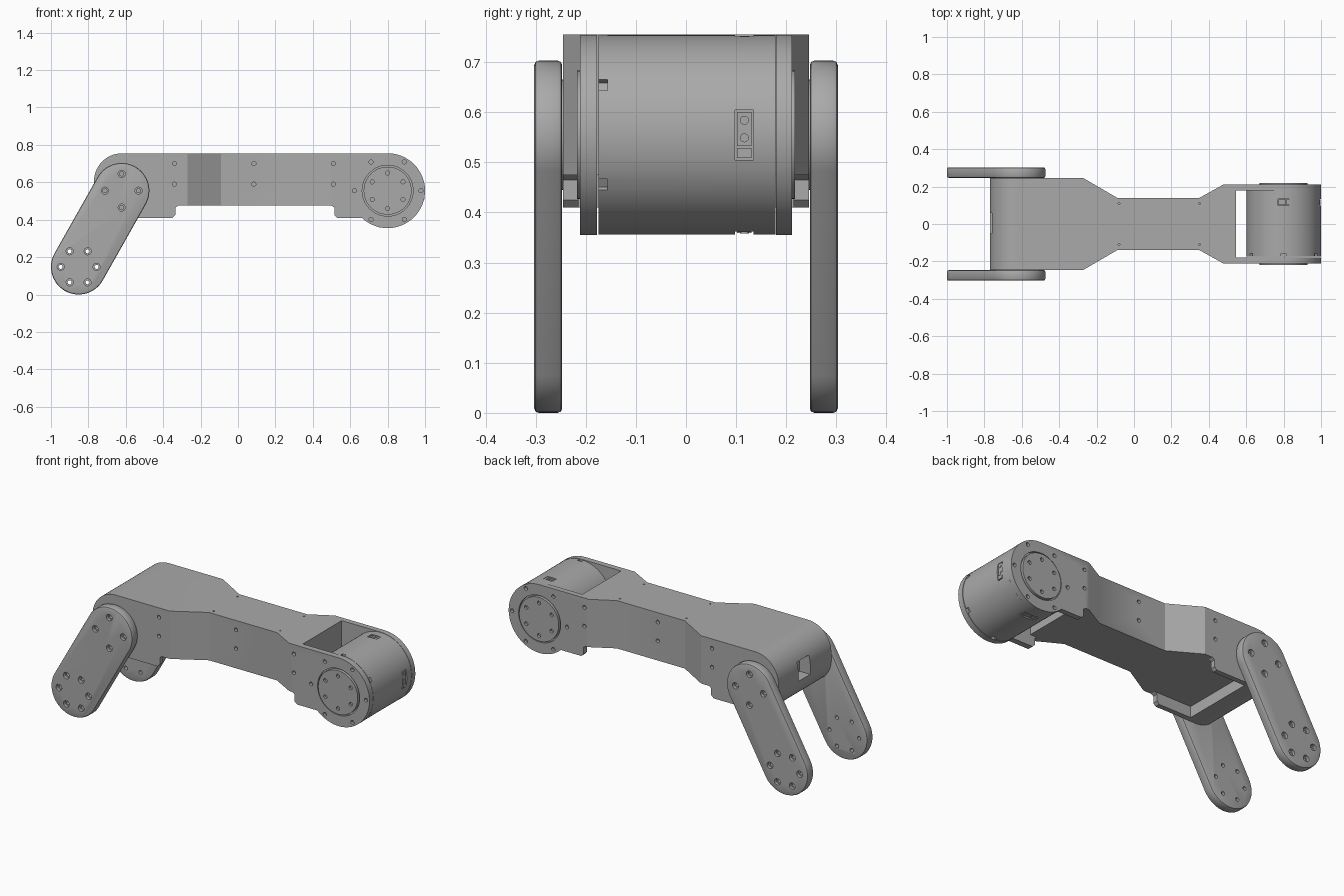
import bpy, bmesh
from math import sin, cos, radians, atan2, degrees
from mathutils import Matrix, Vector

if "Cube" in bpy.data.objects:
    bpy.data.objects.remove(bpy.data.objects["Cube"], do_unlink=True)

grey = bpy.data.materials.new("brushed grey")
grey.use_nodes = True
grey.diffuse_color = (0.4, 0.4, 0.4, 1)
grey.node_tree.nodes["Principled BSDF"].inputs["Base Color"].default_value = (0.4, 0.4, 0.4, 1)

# Joint axes as (x, z)
MOTOR = (0.8, 0.555)
ELBOW = (-0.622, 0.555)
WRIST = (-0.852, 0.148)


def finish(name, bm):
    bmesh.ops.recalc_face_normals(bm, faces=bm.faces)
    me = bpy.data.meshes.new(name)
    bm.to_mesh(me)
    bm.free()
    me.materials.append(grey)
    ob = bpy.data.objects.new(name, me)
    bpy.context.scene.collection.objects.link(ob)
    return ob


def activate(ob):
    bpy.ops.object.select_all(action='DESELECT')
    ob.select_set(True)
    bpy.context.view_layer.objects.active = ob


def smooth(ob):
    activate(ob)
    bpy.ops.object.shade_smooth_by_angle(angle=radians(30))


def extrude(name, pts, lo, hi, axis='Y'):
    """Extrude an (x, z) profile along Y or an (x, y) profile along Z."""
    bm = bmesh.new()
    place = (lambda a, b, t: (a, t, b)) if axis == 'Y' else (lambda a, b, t: (a, b, t))
    face = bm.faces.new([bm.verts.new(place(a, b, lo)) for a, b in pts])
    ext = bmesh.ops.extrude_face_region(bm, geom=[face])
    move = Vector(place(0, 0, hi - lo))
    bmesh.ops.translate(bm, vec=move, verts=[v for v in ext["geom"] if isinstance(v, bmesh.types.BMVert)])
    return finish(name, bm)


def pins(name, centres, r, lo, hi, seg=16, axis='Y'):
    """Separate round pins joined in one mesh; centres lie across the axis."""
    bm = bmesh.new()
    mid = (lo + hi) / 2
    for a, b in centres:
        if axis == 'Y':
            m = Matrix.Translation((a, mid, b)) @ Matrix.Rotation(radians(90), 4, 'X')
        else:
            m = Matrix.Translation((a, b, mid))
        bmesh.ops.create_cone(bm, cap_ends=True, segments=seg, radius1=r, radius2=r,
                              depth=abs(hi - lo), matrix=m)
    return finish(name, bm)


def box(name, lo, hi, turn=None):
    lo, hi = Vector(lo), Vector(hi)
    m = Matrix.Translation((lo + hi) / 2) @ Matrix.Diagonal((*(hi - lo), 1))
    bm = bmesh.new()
    bmesh.ops.create_cube(bm, size=1, matrix=(turn or Matrix()) @ m)
    return finish(name, bm)


def cut(ob, tool, op='DIFFERENCE'):
    mod = ob.modifiers.new("cut", 'BOOLEAN')
    mod.operation, mod.object, mod.solver = op, tool, 'EXACT'
    activate(ob)
    bpy.ops.object.modifier_apply(modifier=mod.name)
    bpy.data.objects.remove(tool, do_unlink=True)


def arc(c, r, a0, a1, n):
    return [(c[0] + r * cos(radians(a0 + (a1 - a0) * i / n)),
             c[1] + r * sin(radians(a0 + (a1 - a0) * i / n))) for i in range(n + 1)]


def ring(c, r, n, start=0):
    return arc(c, r, start, start + 360, n)[:-1]


# Arm body: side profile intersected with the waisted plan
side = arc(MOTOR, 0.2, 90, -133.5, 48)
side += [(0.53, 0.41), (0.515, 0.425), (0.515, 0.465), (0.5, 0.475),
         (-0.32, 0.475), (-0.335, 0.465), (-0.335, 0.425), (-0.35, 0.41)]
side += arc((-0.62, 0.56), 0.15, 270, 180, 14) + arc((-0.62, 0.605), 0.15, 180, 90, 14)
half = [(-0.9, 0.245), (-0.27, 0.245), (-0.09, 0.14), (0.35, 0.14), (0.48, 0.212), (1.1, 0.212)]
body = extrude("arm_body", side, -0.4, 0.4)
cut(body, extrude("plan", half + [(x, -y) for x, y in reversed(half)], 0, 1, 'Z'), 'INTERSECT')

# Fork gap, relieved underside between the flanges, end window
cut(body, box("gap", (0.545, -0.178, 0.2), (1.2, 0.18, 0.9)))
cut(body, box("fork_relief", (0.4, -0.178, 0.3), (0.6, 0.18, 0.475)))
cut(body, box("elbow_relief", (-0.56, -0.215, 0.3), (-0.3, 0.215, 0.475)))
cut(body, box("window", (-0.9, -0.05, 0.55), (-0.7, 0.06, 0.66)))

# Bolt holes and bearing seats on both sides of the body
for s in (-1, 1):
    for x, y in ((-0.34, 0.245), (0.085, 0.14), (0.51, 0.212)):
        cut(body, pins("holes", [(x, 0.7), (x, 0.59)], 0.011, s * (y - 0.02), s * (y + 0.05)))
    cut(body, pins("rim_holes", ring(MOTOR, 0.178, 6), 0.011, s * 0.195, s * 0.25))
    cut(body, pins("seat", [MOTOR], 0.136, s * 0.2, s * 0.25, 64))
    cut(body, pins("top_holes", [(-0.08, s * 0.11), (0.35, s * 0.11)], 0.005, 0.74, 0.8, 8, 'Z'))
smooth(body)

# Motor drum held in the fork
drum = pins("motor_drum", [MOTOR], 0.199, -0.175, 0.179, 96)


def around(angle):
    return (Matrix.Translation((MOTOR[0], 0, MOTOR[1]))
            @ Matrix.Rotation(-radians(angle), 4, 'Y'))


for a in (-90, -30, 30, 90, 150):
    cut(drum, box("notch", (0.185, -0.176, -0.013), (0.23, -0.157, 0.013), around(a)))
for a, h in ((0, 0.05), (90, 0.03), (-90, 0.05)):
    turn = around(a)
    cut(drum, box("socket", (0.18, 0.098, -h), (0.23, 0.135, h), turn))
    box("socket_plate", (0.175, 0.102, -h * 0.45), (0.194, 0.131, h * 0.92), turn)
    box("socket_plug", (0.175, 0.102, -h * 0.92), (0.196, 0.131, -h * 0.52), turn)
    for z in (-0.12, 0.58):
        bm = bmesh.new()
        m = turn @ Matrix.Translation((0.194, 0.1165, z * h)) @ Matrix.Rotation(radians(90), 4, 'Y')
        bmesh.ops.create_cone(bm, cap_ends=True, segments=16, radius1=0.009, radius2=0.009,
                              depth=0.006, matrix=m)
        smooth(finish("socket_screw", bm))
smooth(drum)

# Bearing caps, elbow hubs and swinging links, one set per side
tilt = degrees(atan2(ELBOW[1] - WRIST[1], ELBOW[0] - WRIST[0]))
for s, tag in ((-1, "front"), (1, "back")):
    cap = pins(tag + "_bearing_cap", [MOTOR], 0.128, s * 0.19, s * 0.218, 64)
    cut(cap, pins("holes", ring(MOTOR, 0.095, 6, 30), 0.011, s * 0.205, s * 0.25))
    smooth(cap)

    smooth(pins(tag + "_elbow_hub", [ELBOW], 0.11, s * 0.235, s * 0.25, 48))

    outline = (arc(ELBOW, 0.148, tilt + 90, tilt - 90, 32)
               + arc(WRIST, 0.148, tilt - 90, tilt - 270, 32))
    link = extrude(tag + "_link", outline, s * 0.247, s * 0.303)
    bev = link.modifiers.new("edge", 'BEVEL')
    bev.width, bev.segments, bev.limit_method = 0.009, 2, 'ANGLE'
    bev.angle_limit = radians(40)
    activate(link)
    bpy.ops.object.modifier_apply(modifier=bev.name)
    bolts = ring(ELBOW, 0.09, 4) + ring(WRIST, 0.096, 6)
    cut(link, pins("through_holes", bolts, 0.011, s * 0.2, s * 0.35))
    cut(link, pins("counterbores", bolts, 0.019, s * 0.285, s * 0.35))
    smooth(link)
